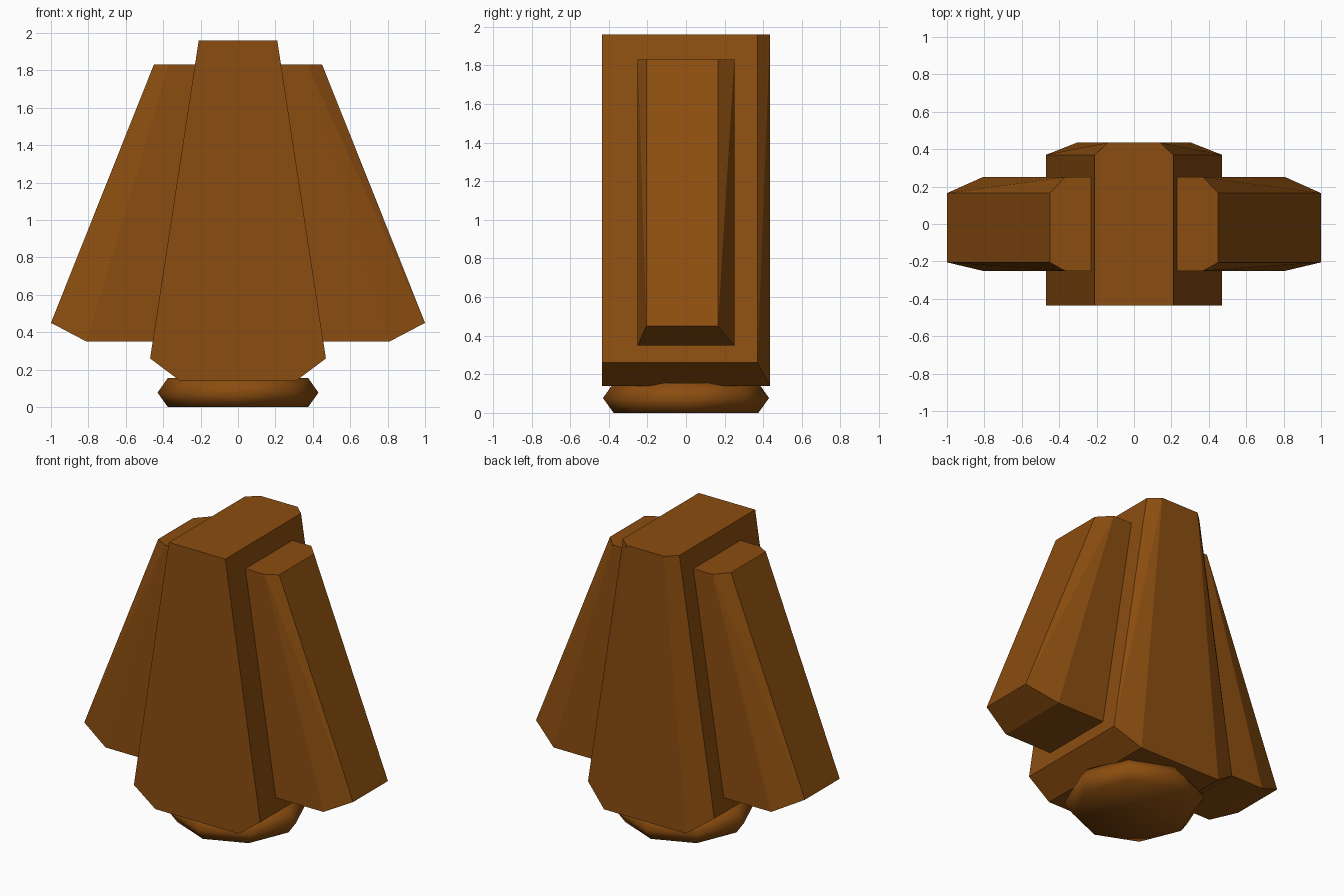
import bpy, bmesh, math

if "Cube" in bpy.data.objects:
    bpy.data.objects.remove(bpy.data.objects["Cube"])

brown = bpy.data.materials.new("brown")
brown.diffuse_color = (0.26, 0.075, 0.005, 1)
brown.use_nodes = True
brown.node_tree.nodes["Principled BSDF"].inputs["Base Color"].default_value = brown.diffuse_color


def finish(bm, name, smooth=False):
    bmesh.ops.recalc_face_normals(bm, faces=bm.faces[:])
    mesh = bpy.data.meshes.new(name)
    for f in bm.faces:
        f.smooth = smooth
    bm.to_mesh(mesh)
    bm.free()
    mesh.materials.append(brown)
    obj = bpy.data.objects.new(name, mesh)
    bpy.context.collection.objects.link(obj)
    return obj


def faceted_block(name, points):
    """Convex flat-faced block around its corner points."""
    bm = bmesh.new()
    for p in points:
        bm.verts.new(p)
    bmesh.ops.convex_hull(bm, input=bm.verts[:])
    bmesh.ops.dissolve_limit(bm, angle_limit=math.radians(3),
                             verts=bm.verts[:], edges=bm.edges[:])
    return finish(bm, name)


# Central body: tapered, chamfered at the bottom and along the back corners
half = [(0.21, -0.435, 1.96), (0.21, 0.37, 1.96), (0.14, 0.435, 1.96),
        (0.47, -0.435, 0.26), (0.47, 0.37, 0.26),
        (0.31, -0.435, 0.14), (0.305, 0.435, 0.14)]
faceted_block("body", [(s * x, y, z) for s in (-1, 1) for x, y, z in half])

# Slanted side wings, inner side tucked into the body
wing = [(0.20, -0.25, 1.83), (0.37, -0.25, 1.83), (0.45, -0.205, 1.83),
        (0.45, 0.165, 1.83), (0.37, 0.25, 1.83), (0.20, 0.25, 1.83),
        (0.42, -0.25, 0.35), (0.81, -0.25, 0.35), (1.0, -0.205, 0.45),
        (1.0, 0.165, 0.45), (0.81, 0.25, 0.35), (0.42, 0.25, 0.35)]
for side, s in (("left", -1), ("right", 1)):
    faceted_block(side + "_wing", [(s * x, y, z) for x, y, z in wing])

# Eight-sided foot with a bulging rim, smooth shaded
bm = bmesh.new()
rings = [[bm.verts.new((r * math.cos(i * math.pi / 4), r * math.sin(i * math.pi / 4), z))
          for i in range(8)] for r, z in ((0.375, 0), (0.43, 0.077), (0.375, 0.155))]
for a, b in zip(rings, rings[1:]):
    for i in range(8):
        j = (i + 1) % 8
        bm.faces.new((a[i], a[j], b[j], b[i]))
bm.faces.new(rings[0])
bm.faces.new(rings[-1])
finish(bm, "foot", smooth=True)
